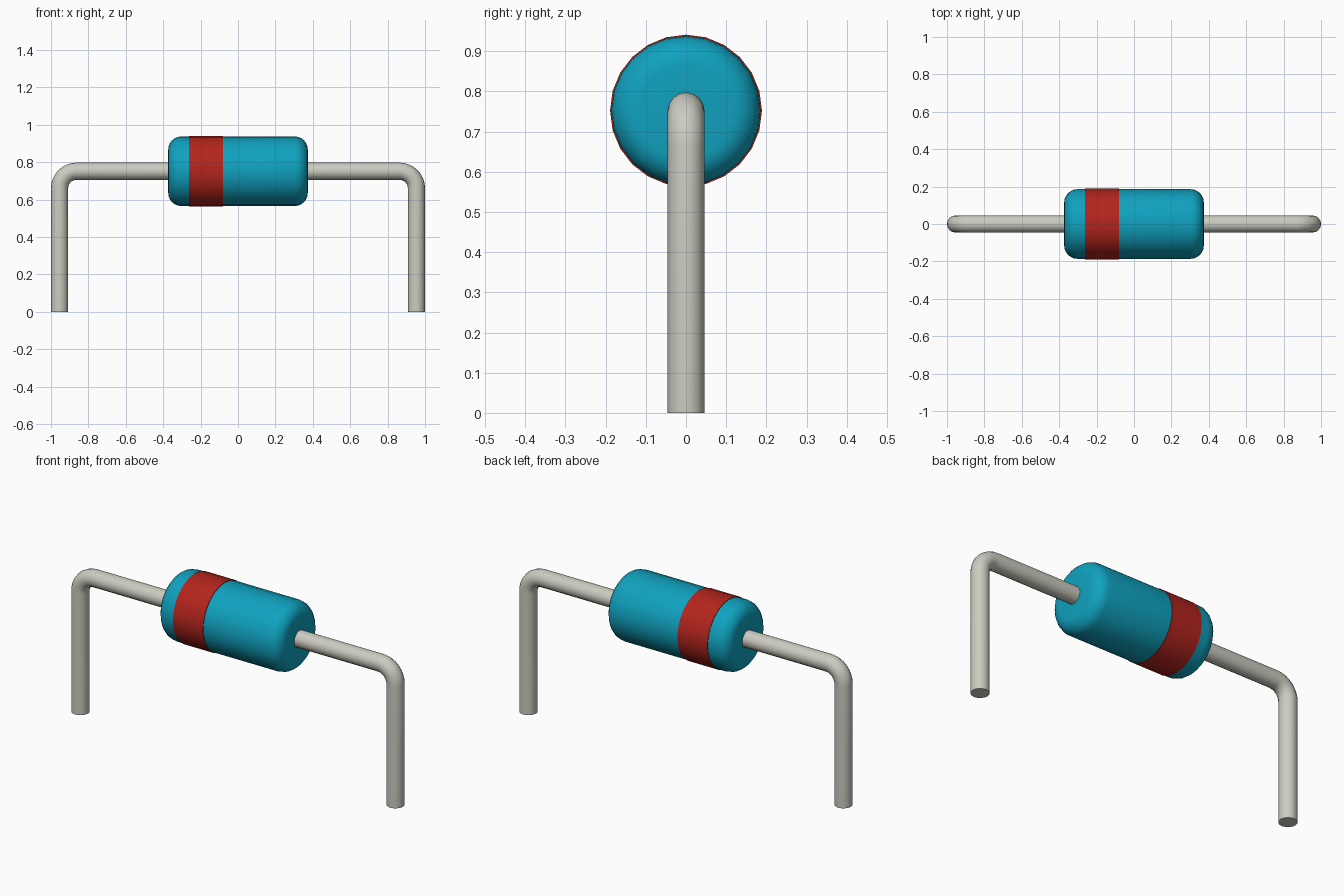
import bpy, bmesh, math
from mathutils import Vector, Matrix

if "Cube" in bpy.data.objects:
    bpy.data.objects.remove(bpy.data.objects["Cube"])

AXIS_Z = 0.752
WIRE_R = 0.046
LEG_X = 0.954
BEND_R = 0.09


def material(name, rgb):
    m = bpy.data.materials.new(name)
    m.diffuse_color = (*rgb, 1)
    m.use_nodes = True
    m.node_tree.nodes["Principled BSDF"].inputs["Base Color"].default_value = m.diffuse_color
    return m


def finish(obj, mat):
    obj.data.materials.append(mat)
    bpy.ops.object.select_all(action='DESELECT')
    obj.select_set(True)
    bpy.context.view_layer.objects.active = obj
    bpy.ops.object.shade_smooth_by_angle(angle=math.radians(35))


def lathe(name, profile, mat, steps=24):
    """Spin (x, radius) points around the horizontal body axis."""
    bm = bmesh.new()
    verts = [bm.verts.new((x, 0, r)) for x, r in profile]
    edges = [bm.edges.new(pair) for pair in zip(verts, verts[1:])]
    bmesh.ops.spin(bm, geom=verts + edges, cent=(0, 0, 0), axis=(1, 0, 0),
                   angle=math.tau, steps=steps)
    bmesh.ops.remove_doubles(bm, verts=bm.verts, dist=1e-4)
    bmesh.ops.recalc_face_normals(bm, faces=bm.faces)
    mesh = bpy.data.meshes.new(name)
    bm.to_mesh(mesh)
    bm.free()
    obj = bpy.data.objects.new(name, mesh)
    obj.location.z = AXIS_Z
    bpy.context.collection.objects.link(obj)
    finish(obj, mat)
    return obj


def lead(name, side, mat):
    """Bent round wire from inside the body down to the ground."""
    pts = [(0.35, AXIS_Z)]
    for i in range(9):
        a = math.radians(90 - i * 90 / 8)
        pts.append((LEG_X - BEND_R + BEND_R * math.cos(a),
                    AXIS_Z - BEND_R + BEND_R * math.sin(a)))
    pts.append((LEG_X, 0))
    curve = bpy.data.curves.new(name, 'CURVE')
    curve.dimensions = '3D'
    curve.bevel_depth = WIRE_R
    curve.bevel_resolution = 6
    curve.use_fill_caps = True
    spline = curve.splines.new('POLY')
    spline.points.add(len(pts) - 1)
    for p, (x, z) in zip(spline.points, pts):
        p.co = (side * x, 0, z, 1)
    obj = bpy.data.objects.new(name, curve)
    bpy.context.collection.objects.link(obj)
    bpy.ops.object.select_all(action='DESELECT')
    obj.select_set(True)
    bpy.context.view_layer.objects.active = obj
    bpy.ops.object.convert(target='MESH')
    finish(bpy.context.object, mat)


teal = material("teal", (0.005, 0.36, 0.52))
red = material("red", (0.45, 0.018, 0.012))
metal = material("metal", (0.6, 0.6, 0.53))

# Body: cylinder with rounded rims
half, rad, fillet = 0.373, 0.186, 0.07
arc = [(half - fillet + fillet * math.sin(a), rad - fillet + fillet * math.cos(a))
       for a in (math.radians(i * 15) for i in range(7))]
right = arc + [(half, 0)]
left = [(-x, r) for x, r in reversed(right)]
lathe("body", left + right, teal)

# Polarity band: thin raised ring
lathe("band", [(-0.262, 0.18), (-0.262, 0.189), (-0.08, 0.189),
               (-0.08, 0.18), (-0.262, 0.18)], red)

# Wire leads
lead("left_lead", -1, metal)
lead("right_lead", 1, metal)
